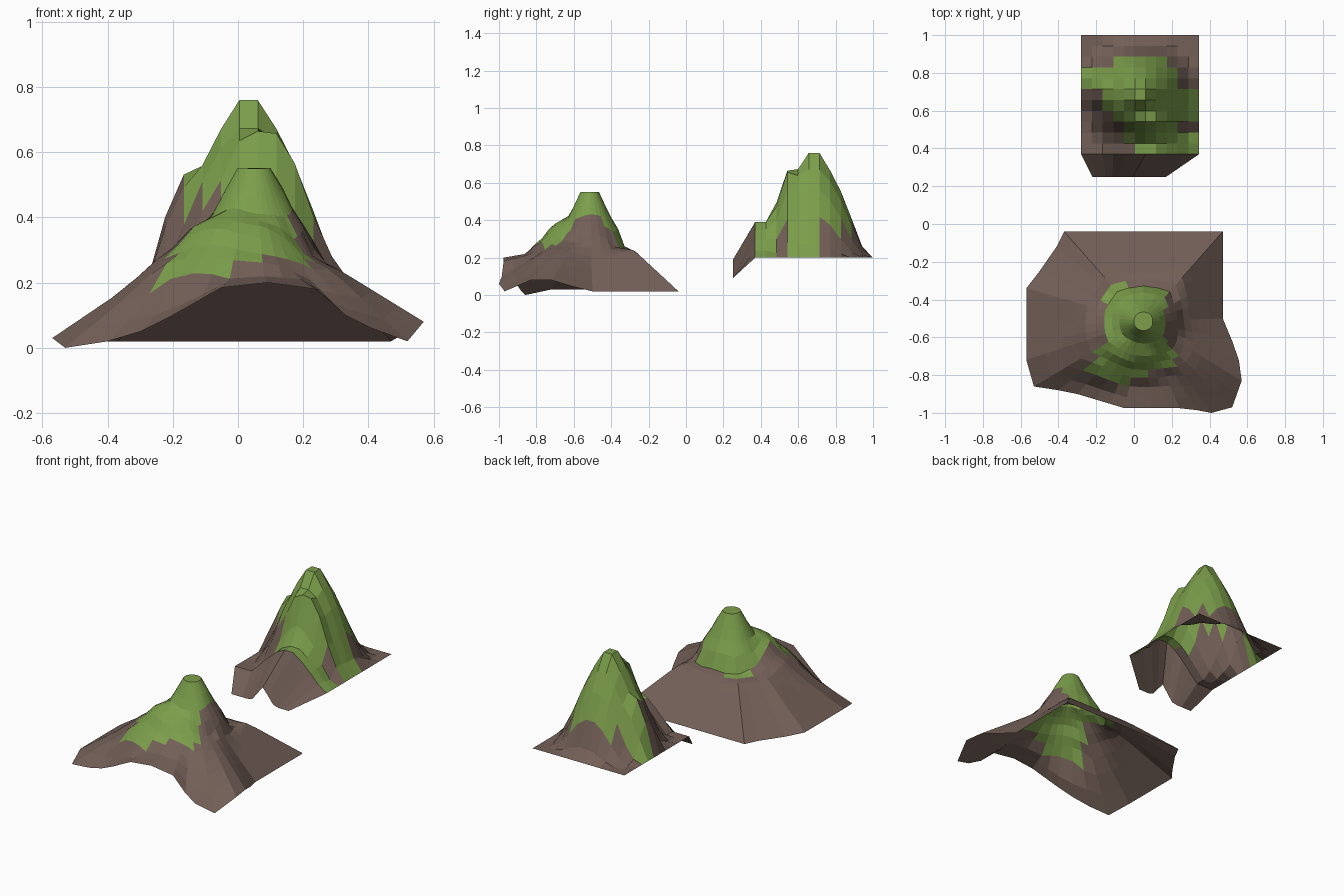
import bpy, bmesh, math
from mathutils import Vector

cube = bpy.data.objects.get("Cube")
if cube:
    bpy.data.objects.remove(cube, do_unlink=True)


def make_material(name, rgb):
    mat = bpy.data.materials.new(name)
    mat.use_nodes = True
    color = (*rgb, 1.0)
    mat.diffuse_color = color
    node = mat.node_tree.nodes["Principled BSDF"]
    node.inputs["Base Color"].default_value = color
    node.inputs["Roughness"].default_value = 0.9
    return mat


earth = make_material("brown earth", (0.17, 0.115, 0.095))
grass = make_material("green grass", (0.2, 0.345, 0.07))


def interpolate(profile, r):
    """Piecewise linear height at distance r; zero outside the profile."""
    for (r0, z0), (r1, z1) in zip(profile, profile[1:]):
        if r <= r1:
            return z0 + (z1 - z0) * (r - r0) / (r1 - r0)
    return 0


def lobes_height(lobes, x, y):
    """Highest of several stretched mounds (centre, stretch, profile)."""
    return max(interpolate(profile, math.hypot((x - cx) / sx, (y - cy) / sy))
               for (cx, cy), (sx, sy), profile in lobes)


def finish(name, bm, is_grass):
    """Colour the faces by rule and turn the mesh into an object."""
    bm.normal_update()
    for face in bm.faces:
        if face.normal.z < 0:
            face.normal_flip()
        face.material_index = int(is_grass(face.calc_center_median()))
        face.smooth = False
    mesh = bpy.data.meshes.new(name)
    bm.to_mesh(mesh)
    bm.free()
    mesh.materials.append(earth)
    mesh.materials.append(grass)
    obj = bpy.data.objects.new(name, mesh)
    bpy.context.collection.objects.link(obj)


# Low front hill: rings shrinking from an uneven rim to the summit
summit = Vector((0.05, -0.515))
rim = [Vector(p) for p in (
    (.47, -.04, .02), (.05, -.04, .02), (-.37, -.04, .02), (-.41, -.12, .02),
    (-.5, -.25, .02), (-.57, -.34, .03), (-.57, -.55, .03), (-.57, -.72, .03),
    (-.53, -.86, 0), (-.4, -.88, .02), (-.3, -.9, .05), (-.2, -.93, .1),
    (-.05, -.975, .185), (.09, -.975, .2), (.24, -.975, .18), (.33, -.985, .1),
    (.41, -1, .06), (.52, -.97, .02), (.57, -.83, .08), (.555, -.72, .08),
    (.52, -.62, .05), (.47, -.5, .02), (.47, -.27, .02))]
front_lobes = [
    (summit, (1.1, 1), ((0, .56), (.055, .55), (.1, .44), (.16, .34), (.2, .22))),
    ((0, -.6), (1.2, 1), ((0, .44), (.12, .37), (.18, .29), (.24, .25), (.29, .16))),
]


def front_height(x, y, fraction, edge_z):
    shoulder = edge_z + (.24 - edge_z) * min(1, (1 - fraction) / .5)
    shoulder += .08 * max(0, .5 - fraction)
    return max(shoulder, lobes_height(front_lobes, x, y))


def front_grass(c):
    spread = .16 + .45 * max(0, -.6 - c.y)
    bare = c.x > .06 and c.y < -.77
    return -.83 < c.y < -.32 and abs(c.x - .01) < spread and not bare


outline = []
for a, b in zip(rim, rim[1:] + rim[:1]):
    outline.append(a)
    if (b - a).length > .15:
        outline.append((a + b) / 2)

bm = bmesh.new()
rings = []
for t in (1, .87, .74, .63, .54, .46, .38, .31, .24, .18, .1):
    ring = []
    for p in outline:
        offset = p.xy - summit
        # Rings grow rounder towards the summit
        fraction = t * (t + .5 * (1 - t) / offset.length)
        x, y = summit + offset * fraction
        ring.append(bm.verts.new((x, y, front_height(x, y, fraction, p.z))))
    rings.append(ring)
n = len(outline)
for outer, inner in zip(rings, rings[1:]):
    for i in range(n):
        k = (i + 1) % n
        bm.faces.new((outer[i], outer[k], inner[k], inner[i]))
bm.faces.new(rings[-1])
finish("front_hill", bm, front_grass)


# Tall back hill: square grid of heights with a hanging front skirt
back_lobes = [
    ((.033, .683), (1, 1), ((0, .76), (.045, .76), (.09, .67), (.15, .55),
                            (.2, .42), (.26, .26), (.31, .2))),
    ((.07, .565), (1, .6), ((0, .675), (.06, .66), (.1, .6), (.16, .42),
                            (.21, .3), (.27, .2))),
    ((-.15, .7), (1, 1.1), ((0, .535), (.03, .53), (.075, .4), (.13, .2))),
    ((.08, .4), (1, .5), ((0, .4), (.07, .39), (.16, .3), (.25, .2))),
]
left, right, near, far, base, cells = -.28, .345, .37, 1.0, .2, 11


def back_grass(c):
    if c.y < near or c.y > .89:
        return False
    if c.x > .03 and c.y < .72:
        return c.x < .23 or not .48 < c.y < .54
    if c.x < -.03 and c.y < .6:
        return c.z > .45
    if c.x < -.17:
        return .7 < c.y < .8
    return c.z > .36


bm = bmesh.new()
skirt = []
for i in range(cells + 1):
    t = i / cells
    notch = max(0, 1 - abs(t - .55) / .2)
    skirt.append(bm.verts.new((-.22 + .39 * t, .25, .09 + .1 * notch)))
rows = [skirt]
for j in range(cells + 1):
    y = near + (far - near) * j / cells
    row = []
    for i in range(cells + 1):
        x = left + (right - left) * i / cells
        border = i in (0, cells) or j == cells
        z = base if border else max(base, lobes_height(back_lobes, x, y))
        row.append(bm.verts.new((x, y, z)))
    rows.append(row)
for low, high in zip(rows, rows[1:]):
    for i in range(cells):
        bm.faces.new((low[i], low[i + 1], high[i + 1], high[i]))
finish("back_hill", bm, back_grass)
